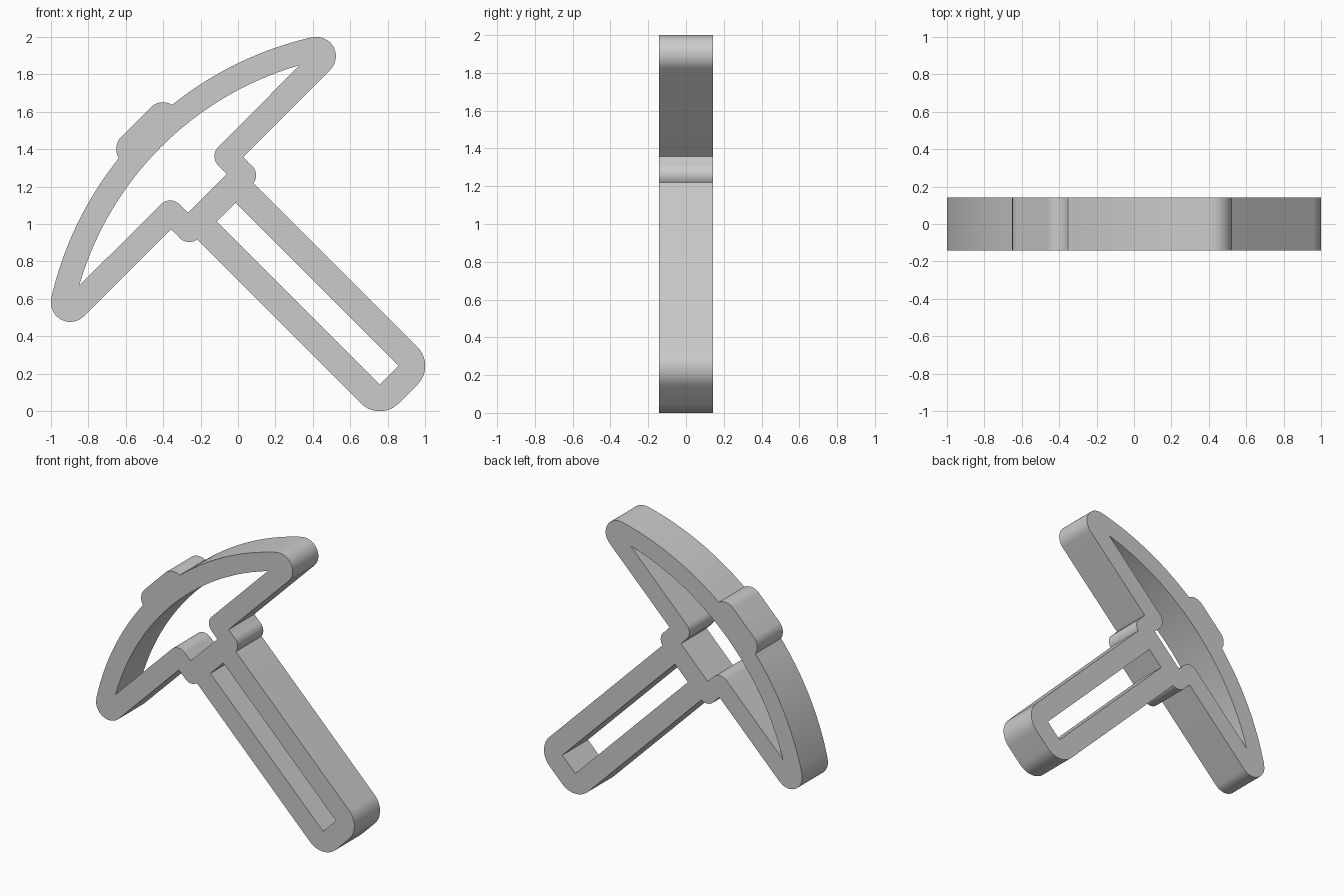
import bpy, bmesh
from math import sin, cos, radians, sqrt, pi

if "Cube" in bpy.data.objects:
    bpy.data.objects.remove(bpy.data.objects["Cube"])

DEPTH = 0.142


def arc(s, t, r, a0, a1, n):
    """Points along an arc, angles in degrees."""
    return [(s + r * cos(radians(a0 + (a1 - a0) * i / n)),
             t + r * sin(radians(a0 + (a1 - a0) * i / n))) for i in range(n + 1)]


def mirrored(half):
    """Close a right-hand half outline with its left-hand mirror image."""
    return half + [(-s, t) for s, t in reversed(half) if s > 1e-5]


def tilt(s, t):
    """Upright tool coordinates to the 45 degree leaning pose."""
    return (s - t) / sqrt(2), 1 + (s + t) / sqrt(2)


# Outer silhouette: top knob, curved blade, round tip, collar, handle end
outer = (arc(0.113, 0.68, 0.09, 90, 13, 10)
         + arc(0, -1.14, 1.85, 83.5, 58, 24)
         + arc(0.931, 0.337, 0.103, 57, -90, 20)
         + [(0.273, 0.234)]
         + arc(0.202, 0.166, 0.071, 12, -81, 12)
         + arc(0.071, -1.143, 0.142, 0, -90, 14))

# Opening inside the head, with rounded shoulders above the collar
head_hole = (arc(0, -1.14, 1.722, 90, 61.05, 28)
             + arc(0.217, 0.296, 0.07, 90, 180, 12)
             + [(0.147, 0.232)])

# Slot inside the handle
handle_slot = [(0.071, 0.0905), (0.071, -1.143)]

# Filled, extruded profile
curve = bpy.data.curves.new("pickaxe_outline", 'CURVE')
curve.dimensions = '2D'
curve.fill_mode = 'BOTH'
curve.extrude = DEPTH
for half in (outer, head_hole, handle_slot):
    pts = [tilt(*p) for p in mirrored(half)]
    spline = curve.splines.new('POLY')
    spline.points.add(len(pts) - 1)
    for point, (x, z) in zip(spline.points, pts):
        point.co = (x, z, 0, 1)
    spline.use_cyclic_u = True

pickaxe = bpy.data.objects.new("pickaxe_outline", curve)
bpy.context.collection.objects.link(pickaxe)
pickaxe.rotation_euler.x = pi / 2
bpy.context.view_layer.objects.active = pickaxe
pickaxe.select_set(True)
bpy.ops.object.convert(target='MESH')
pickaxe = bpy.context.object
bpy.ops.object.transform_apply(location=True, rotation=True, scale=True)

# Weld caps to walls and smooth the rounded walls
bm = bmesh.new()
bm.from_mesh(pickaxe.data)
bmesh.ops.remove_doubles(bm, verts=bm.verts, dist=1e-4)
bmesh.ops.recalc_face_normals(bm, faces=bm.faces)
bm.to_mesh(pickaxe.data)
bm.free()
bpy.ops.object.shade_smooth_by_angle(angle=radians(30))
